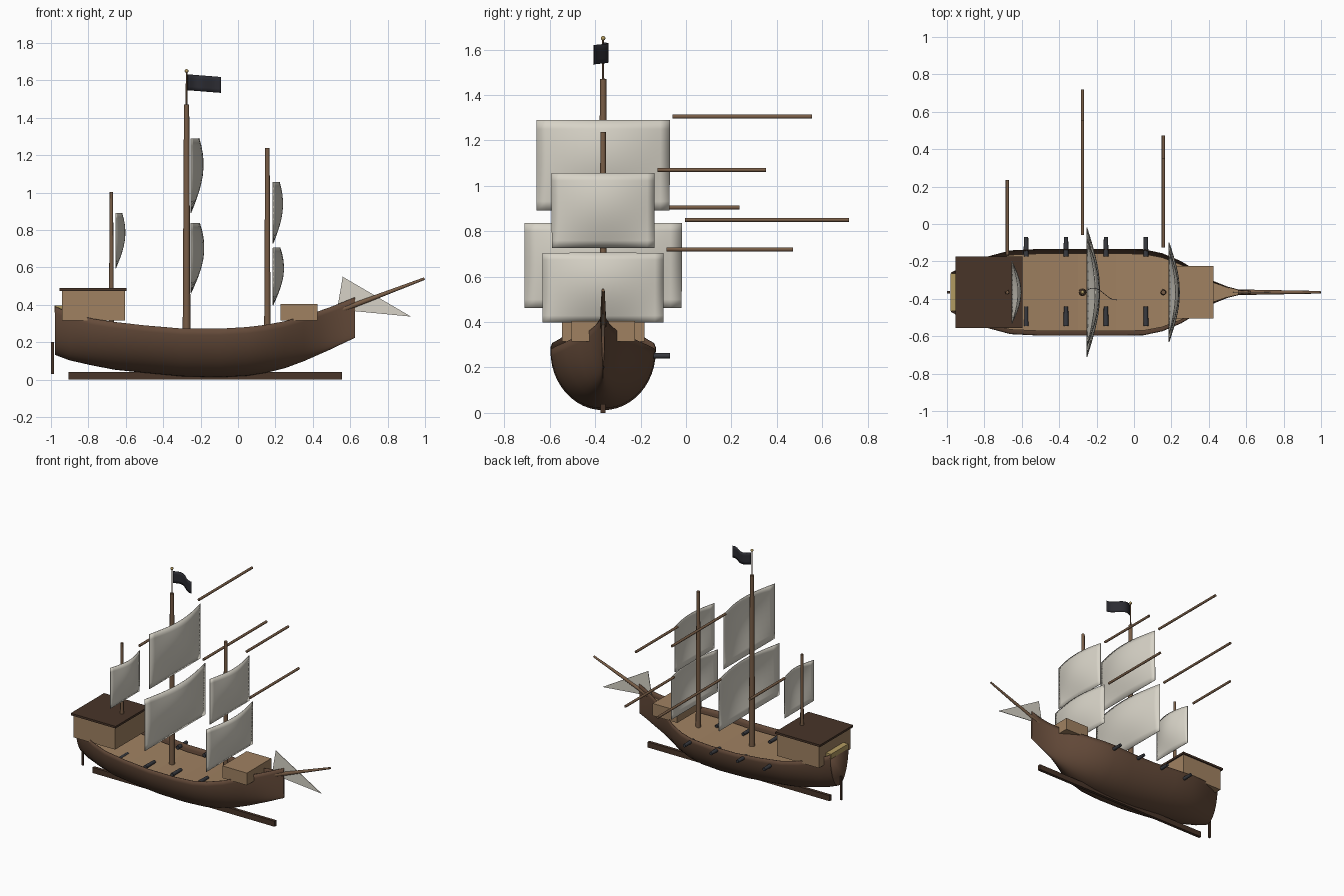
import bpy, bmesh, math
from mathutils import Vector

if "Cube" in bpy.data.objects:
    bpy.data.objects.remove(bpy.data.objects["Cube"])

YC = -0.365  # ship centreline


def material(name, rgb):
    m = bpy.data.materials.new(name)
    m.diffuse_color = (*rgb, 1)
    m.use_nodes = True
    m.node_tree.nodes["Principled BSDF"].inputs["Base Color"].default_value = m.diffuse_color
    return m


HULL = material("hull_wood", (0.13, 0.07, 0.042))
DARK = material("dark_wood", (0.065, 0.035, 0.022))
TAN = material("deck_wood", (0.35, 0.22, 0.12))
SPAR = material("spar_wood", (0.19, 0.11, 0.062))
CLOTH = material("sail_cloth", (0.68, 0.65, 0.57))
IRON = material("iron", (0.04, 0.042, 0.05))
BLACK = material("flag_cloth", (0.025, 0.025, 0.032))
GOLD = material("gilding", (0.45, 0.33, 0.12))


def finish(name, bm, mat, smooth=False, thick=0):
    bmesh.ops.recalc_face_normals(bm, faces=bm.faces)
    me = bpy.data.meshes.new(name)
    bm.to_mesh(me)
    bm.free()
    if smooth:
        me.shade_smooth()
        me.set_sharp_from_angle(angle=math.radians(35))
    ob = bpy.data.objects.new(name, me)
    bpy.context.collection.objects.link(ob)
    me.materials.append(mat)
    if thick:
        mod = ob.modifiers.new("thickness", 'SOLIDIFY')
        mod.thickness = thick
        mod.offset = 0
    return ob


def box(name, x, y, z, mat):
    bm = bmesh.new()
    bmesh.ops.create_cube(bm, size=1)
    for v in bm.verts:
        v.co = [(a + b) / 2 + c * (b - a) for (a, b), c in zip((x, y, z), v.co)]
    return finish(name, bm, mat)


def rod(name, a, b, r1, r2, mat, sides=12):
    a, b = Vector(a), Vector(b)
    bm = bmesh.new()
    bmesh.ops.create_cone(bm, cap_ends=True, segments=sides, radius1=r1, radius2=r2, depth=(b - a).length)
    ob = finish(name, bm, mat, True)
    ob.rotation_mode = 'QUATERNION'
    ob.rotation_quaternion = (b - a).to_track_quat('Z', 'Y')
    ob.location = (a + b) / 2
    return ob


def sheet(bm, nu, nv, f):
    rows = [[bm.verts.new(f(i / nu, j / nv)) for j in range(nv + 1)] for i in range(nu + 1)]
    for r, s in zip(rows, rows[1:]):
        for j in range(nv):
            bm.faces.new((r[j], s[j], s[j + 1], r[j + 1]))
    return rows


# Hull stations: x, half width, rail height, bottom height
STATIONS = [(-.976, .105, .39, .133), (-.9, .145, .358, .105), (-.78, .19, .326, .078),
            (-.66, .222, .308, .055), (-.5, .23, .29, .038), (-.3, .23, .273, .019),
            (-.1, .23, .272, .014), (.05, .228, .281, .022), (.15, .207, .293, .038),
            (.25, .165, .312, .063), (.35, .105, .34, .1), (.43, .056, .365, .135),
            (.5, .028, .39, .166), (.57, .01, .418, .2), (.625, .006, .44, .225)]
N = len(STATIONS) - 1


def hull_point(u, v):
    x, w, top, low = STATIONS[round(u * N)]
    t = (v - 0.5) * math.pi
    return x, YC + w * math.sin(t), top - (top - low) * math.cos(t)


bm = bmesh.new()
rows = sheet(bm, N, 24, hull_point)
bm.faces.new(rows[0])
bm.faces.new(rows[-1])
finish("hull", bm, HULL, True, 0.004)


# Deck following the sheer
def deck_point(u, v):
    x, w, top, low = STATIONS[round(u * N)]
    return x, YC + w * 0.9 * (2 * v - 1), top - 0.043


bm = bmesh.new()
sheet(bm, N, 1, deck_point)
finish("deck", bm, TAN, False, 0.006)

# Keel, rudder, cabins
box("keel", (-.907, .557), (YC - .011, YC + .011), (0, .04), DARK)
box("rudder", (-1, -.985), (YC - .006, YC + .006), (.03, .2), DARK)
box("stern_cabin", (-.94, -.605), (YC - .182, YC + .182), (.315, .476), TAN)
box("cabin_roof", (-.955, -.595), (YC - .191, YC + .191), (.475, .49), DARK)
box("stern_gallery", (-.98, -.935), (YC - .1, YC + .1), (.36, .395), GOLD)
box("forecastle", (.228, .425), (YC - .14, YC + .14), (.315, .404), TAN)


# Billowing square sail
def sail(name, x, half, z0, z1, depth):
    bm = bmesh.new()
    sheet(bm, 14, 10, lambda u, v: (
        x + depth * math.sin(math.pi * u) * math.sin(math.pi * 0.77 * v),
        YC + half * (2 * u - 1), z0 + (z1 - z0) * v))
    finish(name, bm, CLOTH, True, 0.004)


# Masts: name, x, base z, top z, radii, then sails (half width, low, high, depth) with yard (z, length)
RIG = [("main", -.275, .05, 1.47, .022, .014,
        [(.346, .462, .837, .07, .85, .722), (.293, .892, 1.29, .066, 1.305, .613)]),
       ("fore", .157, .08, 1.237, .018, .012,
        [(.266, .398, .705, .057, .72, .558), (.226, .727, 1.056, .052, 1.07, .478)]),
       ("mizzen", -.677, .2, 1.003, .014, .009, [(.168, .595, .89, .05, .905, .4)])]
for name, x, z0, z1, r0, r1, sails in RIG:
    rod(name + "_mast", (x, YC, z0), (x, YC, z1), r0, r1, SPAR)
    for i, (half, low, high, depth, yz, length) in enumerate(sails):
        sx = x + (.023 if name != "fore" else .03)
        sail(f"{name}_sail_{i + 1}", sx, half, low, high, depth)
        rod(f"{name}_yard_{i + 1}", (x, YC + length / 2, yz), (x, YC + length * 1.5, yz), .009, .009, SPAR)

# Flagpole, ball and flag
rod("flagpole", (-.275, YC, 1.46), (-.275, YC, 1.65), .005, .004, SPAR, 8)
bm = bmesh.new()
bmesh.ops.create_uvsphere(bm, u_segments=12, v_segments=8, radius=.01)
finish("flagpole_ball", bm, GOLD, True).location = (-.275, YC, 1.65)
bm = bmesh.new()
sheet(bm, 14, 4, lambda u, v: (
    -.268 + .178 * u, YC + .024 * math.sin(u * 5.2) - .02 * u * u,
    1.547 + .085 * v - .014 * u))
finish("flag", bm, BLACK, True, 0.003)

# Bowsprit and jib
rod("bowsprit", (.56, YC, .375), (.997, YC, .54), .015, .007, SPAR)
bm = bmesh.new()
bm.faces.new([bm.verts.new(p) for p in ((.56, YC, .55), (.925, YC, .337), (.53, YC, .375))])
finish("jib_sail", bm, CLOTH, False, 0.004)

# Cannons
for i in range(4):
    x = -.577 + .2135 * i
    for side, y in (("left", YC + .19), ("right", YC - .18)):
        rod(f"cannon_{side}_{i + 1}", (x, y, .252), (x, y + .105, .252), .0135, .0115, IRON)
